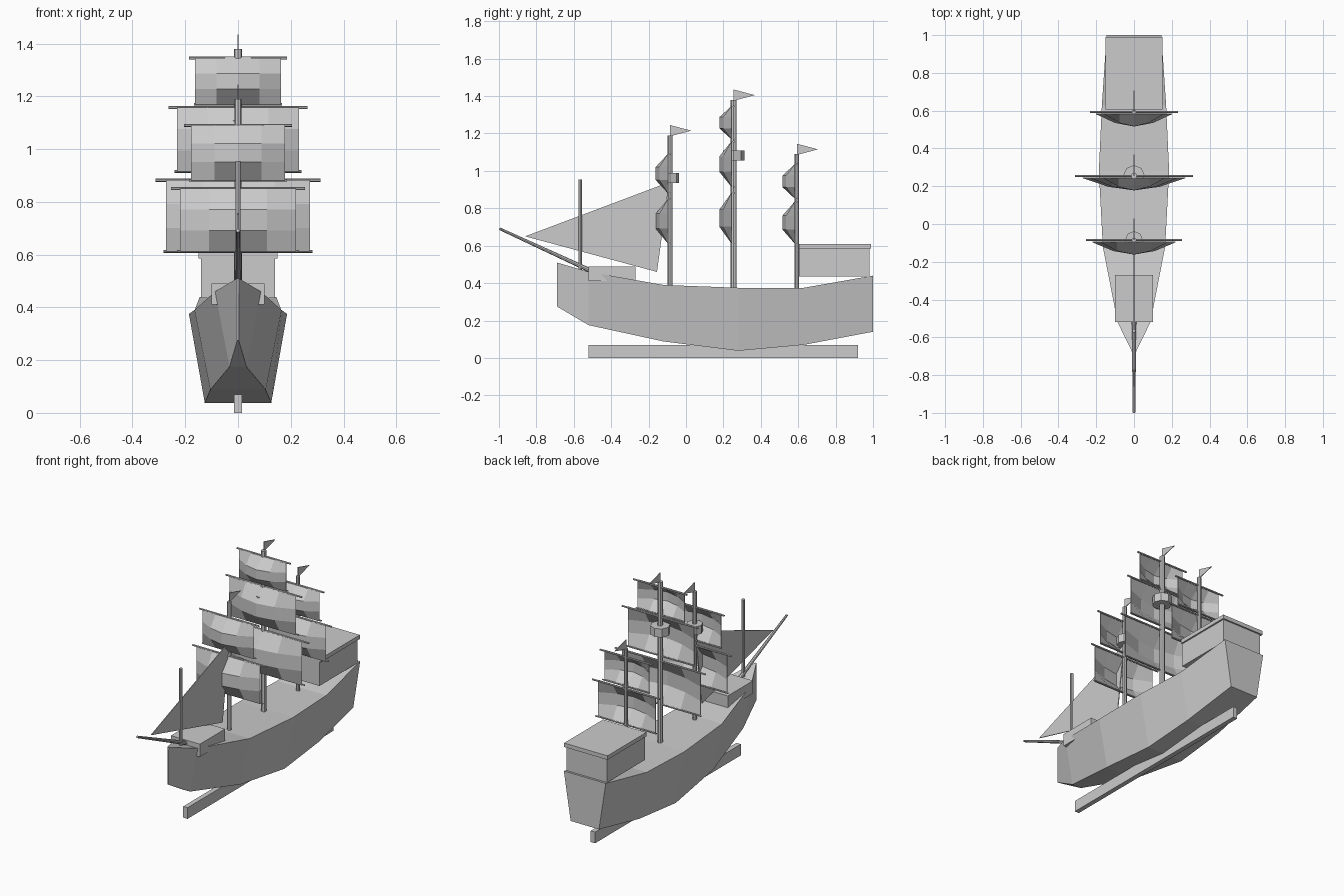
import bpy, bmesh
from math import sin, pi
from mathutils import Vector

if "Cube" in bpy.data.objects:
    bpy.data.objects.remove(bpy.data.objects["Cube"])


def make(name, verts, faces, thickness=0):
    me = bpy.data.meshes.new(name)
    me.from_pydata(verts, [], faces)
    bm = bmesh.new()
    bm.from_mesh(me)
    if len(faces) > 1 and not thickness:
        bmesh.ops.recalc_face_normals(bm, faces=bm.faces)
    bm.to_mesh(me)
    bm.free()
    ob = bpy.data.objects.new(name, me)
    bpy.context.collection.objects.link(ob)
    if thickness:
        mod = ob.modifiers.new("Thickness", 'SOLIDIFY')
        mod.thickness = thickness
        mod.offset = 0
    return ob


def box(name, half_x, y0, y1, z0, z1):
    bpy.ops.mesh.primitive_cube_add(size=1, location=(0, (y0 + y1) / 2, (z0 + z1) / 2))
    ob = bpy.context.object
    ob.name = name
    ob.scale = (2 * half_x, y1 - y0, z1 - z0)


def rod(name, a, b, r0, r1=None, sides=8):
    a, b = Vector(a), Vector(b)
    d = b - a
    bpy.ops.mesh.primitive_cone_add(vertices=sides, radius1=r0, radius2=r0 if r1 is None else r1,
                                    depth=d.length, location=(a + b) / 2)
    ob = bpy.context.object
    ob.name = name
    ob.rotation_euler = d.to_track_quat('Z', 'Y').to_euler()


def sail(name, y, half_x, z0, z1, bulge=0.075, cols=4, rows=3):
    verts = [(half_x * (2 * i / cols - 1),
              y - bulge * sin(pi * i / cols) * sin(pi * j / rows),
              z0 + (z1 - z0) * j / rows)
             for j in range(rows + 1) for i in range(cols + 1)]
    n = cols + 1
    faces = [(j * n + i, j * n + i + 1, (j + 1) * n + i + 1, (j + 1) * n + i)
             for j in range(rows) for i in range(cols)]
    make(name, verts, faces, 0.004)


# Hull: y, deck half width, deck z, bottom half width, bottom z
stations = [(-0.69, 0.004, 0.51, 0.003, 0.275), (-0.52, 0.087, 0.46, 0.032, 0.175),
            (-0.12, 0.165, 0.39, 0.105, 0.088), (0.28, 0.186, 0.375, 0.126, 0.038),
            (0.63, 0.17, 0.375, 0.118, 0.07), (1.0, 0.145, 0.44, 0.098, 0.14)]
verts, faces = [], []
for y, wt, zt, wb, zb in stations:
    verts += [(-wt, y, zt), (wt, y, zt), (wb, y, zb), (-wb, y, zb)]
for s in range(len(stations) - 1):
    for k in range(4):
        a, b = s * 4 + k, s * 4 + (k + 1) % 4
        faces.append((a, b, b + 4, a + 4))
last = len(verts) - 4
faces += [(0, 1, 2, 3), (last, last + 1, last + 2, last + 3)]
make("hull", verts, faces)

# Keel and deck houses
box("keel", 0.015, -0.52, 0.92, 0, 0.07)
box("forecastle", 0.1, -0.52, -0.27, 0.41, 0.49)
box("stern_cabin", 0.14, 0.605, 0.98, 0.435, 0.585)
box("stern_cabin_roof", 0.15, 0.605, 0.99, 0.585, 0.61)

# Masts: name, y, base z, top z, radius, sails (half width, top yard, bottom yard, z0, z1)
masts = [
    ("fore", -0.085, 0.38, 1.19, 0.013,
     [(0.22, 0.254, 0.232, 0.612, 0.85), (0.178, 0.205, 0.185, 0.882, 1.09)]),
    ("main", 0.255, 0.36, 1.38, 0.016,
     [(0.272, 0.312, 0.283, 0.612, 0.882), (0.23, 0.263, 0.24, 0.915, 1.157),
      (0.162, 0.185, 0.167, 1.17, 1.345)]),
    ("mizzen", 0.593, 0.36, 1.09, 0.012,
     [(0.2, 0.233, 0.21, 0.612, 0.835), (0.155, 0.18, 0.162, 0.853, 1.035)]),
]
for name, y, z0, z1, r, sails in masts:
    rod(name + "_mast", (0, y, z0), (0, y, z1), r)
    for n, (w, top, bottom, s0, s1) in enumerate(sails, 1):
        sail(f"{name}_sail_{n}", y - 0.01, w, s0, s1)
        rod(f"{name}_top_yard_{n}", (-top, y, s1), (top, y, s1), 0.006, sides=6)
        rod(f"{name}_bottom_yard_{n}", (-bottom, y, s0), (bottom, y, s0), 0.005, sides=6)
    # Pennant
    make(name + "_flag", [(0, y, z1 - 0.005), (0, y + 0.113, z1 + 0.025), (0, y, z1 + 0.055)],
         [(0, 1, 2)], 0.004)

# Lookout platforms
rod("main_lookout", (0, 0.255, 1.055), (0, 0.255, 1.108), 0.057)
rod("fore_lookout", (0, -0.085, 0.935), (0, -0.085, 0.988), 0.047)

# Bowsprit, its small upright mast and the jib sail
rod("bowsprit", (0, -0.997, 0.691), (0, -0.43, 0.43), 0.007, 0.013)
rod("bow_mast", (0, -0.565, 0.46), (0, -0.565, 0.955), 0.01)
make("jib_sail", [(0, -0.86, 0.65), (0, -0.155, 0.46), (0, -0.09, 0.94)], [(0, 1, 2)], 0.005)
